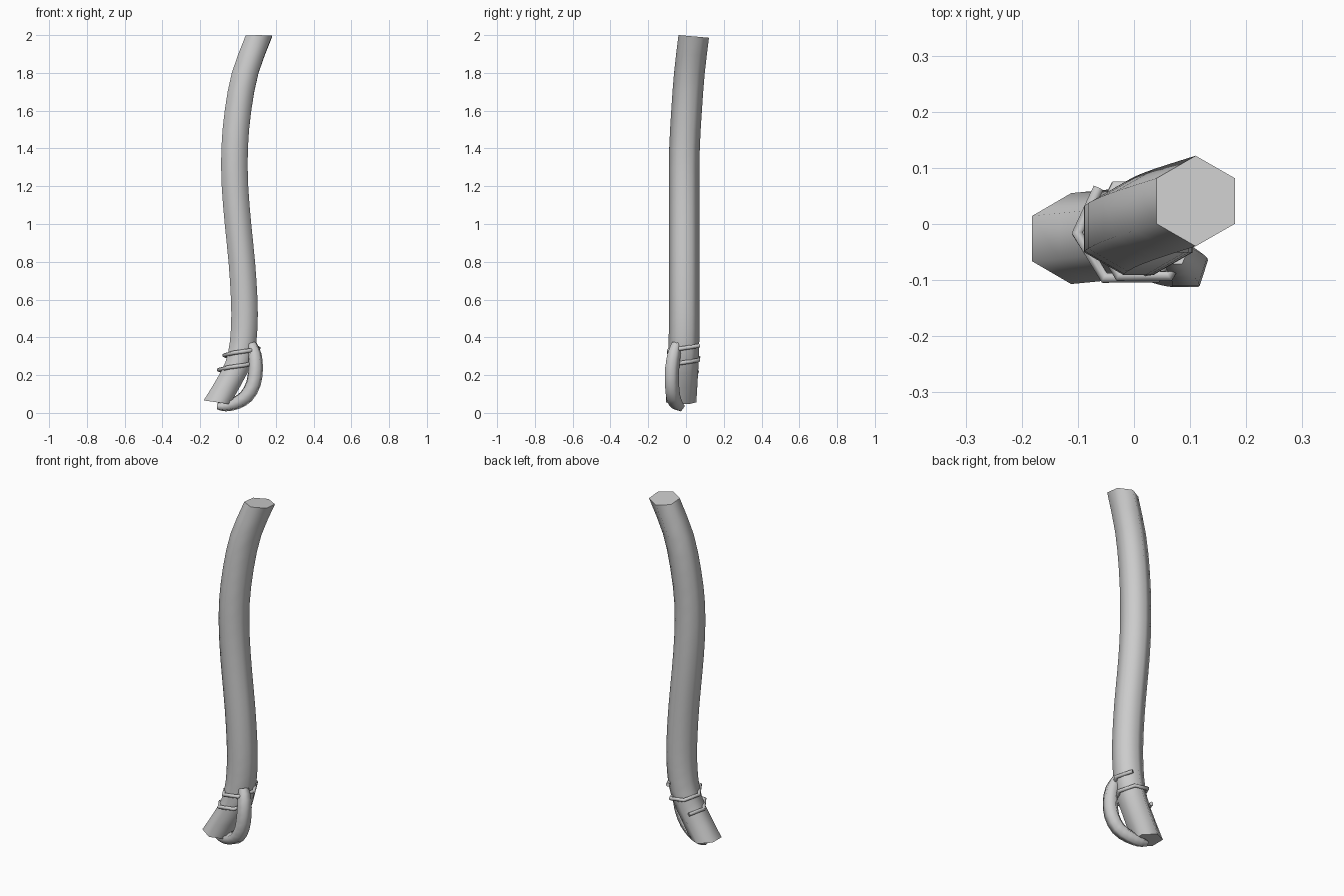
import bpy, bmesh, math
from mathutils import Vector

cube = bpy.data.objects.get("Cube")
if cube:
    bpy.data.objects.remove(cube, do_unlink=True)

grey = bpy.data.materials.new("plain_grey")
grey.use_nodes = True
colour = (0.6, 0.6, 0.6, 1)
grey.diffuse_color = colour
grey.node_tree.nodes["Principled BSDF"].inputs["Base Color"].default_value = colour


def smooth_path(points, steps):
    """Catmull-Rom curve through points of any dimension."""
    pts = [Vector(p) for p in points]
    pts = [pts[0] * 2 - pts[1]] + pts + [pts[-1] * 2 - pts[-2]]
    out = []
    for a, b, c, d in zip(pts, pts[1:], pts[2:], pts[3:]):
        for i in range(steps):
            t = i / steps
            out.append((b * 2 + (c - a) * t + (a * 2 - b * 5 + c * 4 - d) * t**2
                        + (b * 3 - a - c * 3 + d) * t**3) / 2)
    return out + [pts[-2]]


def tube(name, rows, sides, ref, normal=None):
    """Sweep a polygon along rows of (x, y, z, radius), a corner facing ref."""
    bm = bmesh.new()
    rings = []
    for i, row in enumerate(rows):
        centre = Vector(row[:3])
        ahead, behind = rows[min(i + 1, len(rows) - 1)], rows[max(i - 1, 0)]
        axis = normal(centre) if normal else Vector(ahead[:3]) - Vector(behind[:3])
        axis.normalize()
        u = (ref - axis * ref.dot(axis)).normalized()
        v = axis.cross(u)
        angles = [math.tau * k / sides for k in range(sides)]
        rings.append([bm.verts.new(centre + (u * math.cos(a) + v * math.sin(a)) * row[3])
                      for a in angles])
    for low, high in zip(rings, rings[1:]):
        for k in range(sides):
            j = (k + 1) % sides
            bm.faces.new((low[k], low[j], high[j], high[k])).smooth = True
    for end in (rings[0], rings[-1]):
        bm.faces.new(end)
    bmesh.ops.recalc_face_normals(bm, faces=bm.faces)
    mesh = bpy.data.meshes.new(name)
    bm.to_mesh(mesh)
    bm.free()
    mesh.materials.append(grey)
    obj = bpy.data.objects.new(name, mesh)
    bpy.context.collection.objects.link(obj)
    return obj


def slice_normal(p):
    """Nearly level slices, tilted a little at both ends."""
    return Vector((max(0, 0.3 - p.z) * 0.6, max(0, p.z - 1.4) * 0.15, 1))


# Long curved shaft, six sided
R = 0.081
shaft = smooth_path([
    (-0.112, -0.026, 0.056, R), (-0.02, -0.017, 0.215, R), (0.018, -0.012, 0.32, R),
    (0.033, -0.01, 0.45, R), (0.033, -0.01, 0.6, R), (0.02, -0.01, 0.8, R),
    (0, -0.01, 1.0, R), (-0.016, -0.01, 1.2, R), (-0.018, -0.008, 1.4, R),
    (0, 0.003, 1.6, R), (0.038, 0.018, 1.8, R), (0.11, 0.041, 1.993, R)], 2)
tube("shaft", shaft, 6, Vector((0, 1, 0)), slice_normal)

# Curved handle at the foot, five sided
handle = smooth_path([
    (0.072, -0.05, 0.365, 0.028), (0.088, -0.066, 0.31, 0.038),
    (0.093, -0.077, 0.235, 0.041), (0.082, -0.078, 0.155, 0.041),
    (0.045, -0.07, 0.088, 0.04), (-0.01, -0.052, 0.052, 0.036),
    (-0.07, -0.035, 0.035, 0.029), (-0.11, -0.03, 0.036, 0.018)], 2)
tube("handle", handle, 5, Vector((0, 1, 0)))


def shaft_centre(z):
    """Centre of the shaft at a height."""
    for a, b in zip(shaft, shaft[1:]):
        if z <= b[2]:
            return a.lerp(b, (z - a[2]) / (b[2] - a[2]))
    return shaft[-1]


# Thin binding cord, wound almost twice around shaft
cord = []
for i in range(12):
    angle = math.radians(120 + 60 * i)
    z = 0.215 + 0.0128 * i
    c = shaft_centre(z)
    cord.append((c[0] + 0.087 * math.cos(angle), c[1] + 0.093 * math.sin(angle), z, 0.011))
tube("binding_cord", cord, 6, Vector((0, 0, 1)))
